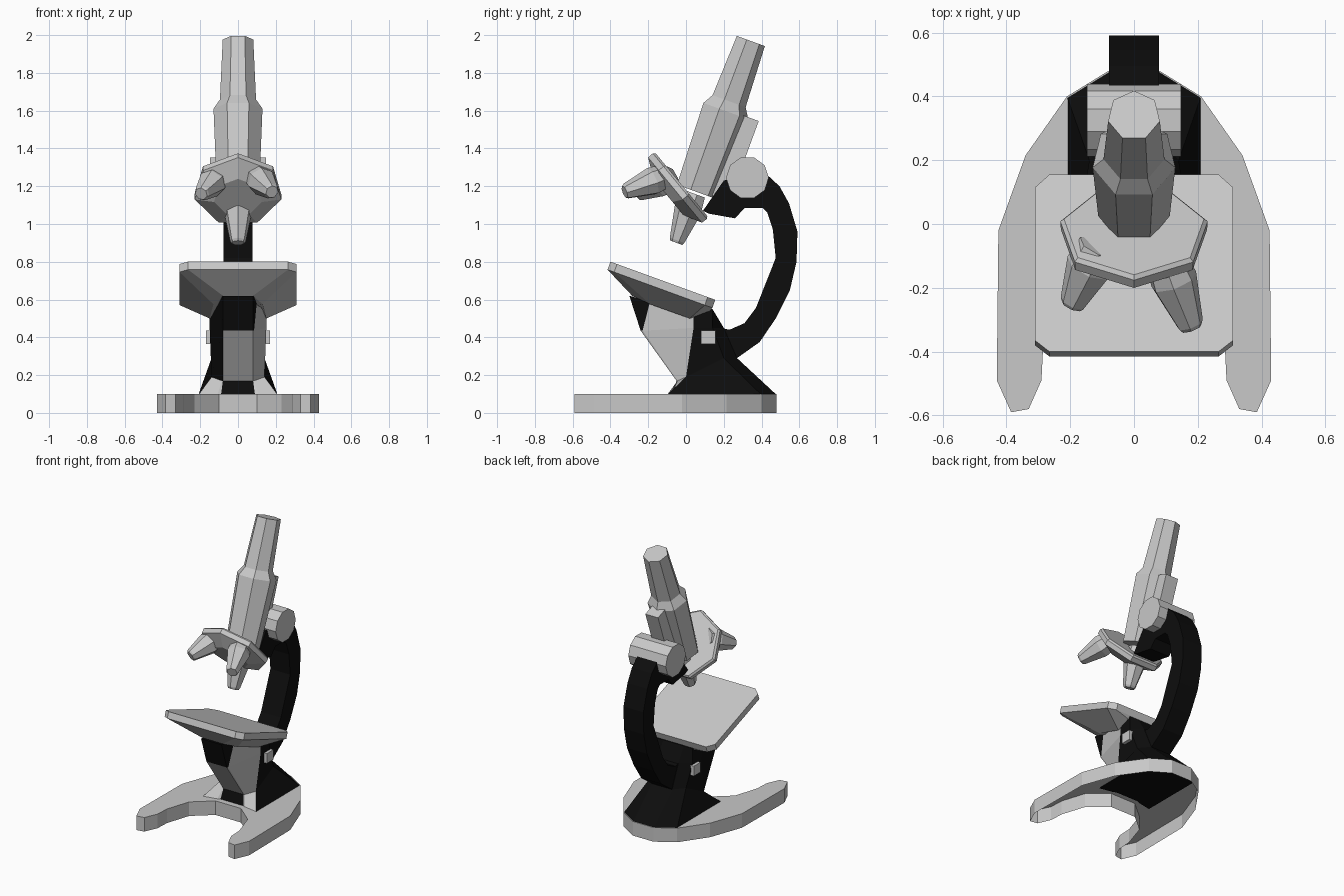
import bpy, bmesh
from math import sin, cos, pi, radians
from mathutils import Vector

cube = bpy.data.objects.get("Cube")
if cube:
    bpy.data.objects.remove(cube)


def material(name, value):
    m = bpy.data.materials.new(name)
    m.use_nodes = True
    colour = (value, value, value, 1)
    m.diffuse_color = colour
    m.node_tree.nodes["Principled BSDF"].inputs["Base Color"].default_value = colour
    return m


GREY = material("light grey", 0.58)
BLACK = material("black", 0.004)


def finish(name, bm, *mats):
    bmesh.ops.recalc_face_normals(bm, faces=bm.faces)
    me = bpy.data.meshes.new(name)
    bm.to_mesh(me)
    bm.free()
    for m in mats:
        me.materials.append(m)
    ob = bpy.data.objects.new(name, me)
    bpy.context.collection.objects.link(ob)
    return ob


def loft(rings, start=True, end=True):
    """Skin equal-sized rings; returns the bmesh and bands of side faces."""
    bm = bmesh.new()
    loops = [[bm.verts.new(p) for p in r] for r in rings]
    n = len(loops[0])
    bands = []
    for a, b in zip(loops, loops[1:]):
        bands.append([bm.faces.new((a[i], a[(i + 1) % n], b[(i + 1) % n], b[i]))
                      for i in range(n)])
    if start:
        bm.faces.new(loops[0][::-1])
    if end:
        bm.faces.new(loops[-1])
    return bm, bands


def mirrored(half):
    """Close a half ring of (x, y, ...) points across x = 0."""
    return list(half) + [(-p[0], *p[1:]) for p in reversed(half)]


def turned(name, origin, axis, profile, sides=7, mat=GREY):
    """Faceted turned part; profile is (distance along axis, radius)."""
    w = Vector(axis).normalized()
    u = Vector((1, 0, 0))
    u = (u - w * u.dot(w)).normalized()
    v = w.cross(u)
    rings = []
    for t, r in profile:
        c = Vector(origin) + w * t
        angles = [pi / 2 + 2 * pi * i / sides for i in range(sides)]
        rings.append([c + (u * cos(a) + v * sin(a)) * r for a in angles])
    return finish(name, loft(rings)[0], mat)


def extrude_x(name, outline, half, mat):
    rings = [[(x, y, z) for y, z in outline] for x in (-half, half)]
    return finish(name, loft(rings)[0], mat)


# Horseshoe foot, open underneath
foot = mirrored([(0.08, 0.48), (0.21, 0.40), (0.34, 0.215), (0.425, -0.02),
                 (0.43, -0.49), (0.385, -0.59), (0.33, -0.58), (0.29, -0.49),
                 (0.285, -0.39), (0.23, -0.22), (0.10, -0.11)])
bm, _ = loft([[(x, y, z) for x, y in foot] for z in (0, 0.1)], start=False)
finish("base", bm, GREY)

# Pillar flaring into the foot and leaning forward to the stage
rings = [mirrored(h) for h in (
    [(0.09, -0.07, 0.095), (0.11, -0.08, 0.095), (0.21, -0.10, 0.095),
     (0.21, 0.40, 0.095), (0.08, 0.48, 0.095)],
    [(0.08, -0.05, 0.17), (0.085, -0.045, 0.17), (0.14, 0.0, 0.19),
     (0.14, 0.20, 0.29), (0.08, 0.27, 0.29)],
    [(0.08, -0.24, 0.435), (0.085, -0.23, 0.435), (0.15, 0.04, 0.45),
     (0.15, 0.14, 0.45), (0.08, 0.20, 0.45)],
    [(0.08, -0.30, 0.62), (0.10, -0.19, 0.59), (0.15, 0.04, 0.52),
     (0.15, 0.14, 0.55), (0.08, 0.14, 0.55)])]
bm, bands = loft(rings)
n = len(rings[0])
for band, greys in zip(bands, ((0, 1, n // 2 + 2, n - 2), (n - 1, 0, 1), (1,))):
    for i in greys:
        band[i].material_index = 1
finish("pillar", bm, BLACK, GREY)

# Tilted stage: slab on a tapering underside
tilt = radians(20)
outline = mirrored([(0.265, 0.155), (0.31, 0.115), (0.31, -0.365), (0.265, -0.40)])
top = [Vector((x, y, 0.655 - y * 0.364)) for x, y in outline]
drop = Vector((0, sin(tilt), cos(tilt))) * -0.045
under = [p + drop for p in top]
taper = mirrored([(0.12, 0.12, 0.53), (0.15, 0.02, 0.50),
                  (0.13, -0.19, 0.575), (0.08, -0.285, 0.62)])
finish("stage", loft([taper, under, top])[0], GREY)

# Curved arm
extrude_x("arm", [
    (0.10, 0.30), (0.27, 0.29), (0.39, 0.375), (0.475, 0.50), (0.55, 0.65),
    (0.585, 0.80), (0.59, 0.96), (0.545, 1.11), (0.495, 1.20), (0.43, 1.26),
    (0.30, 1.26), (0.20, 1.23), (0.09, 1.07), (0.12, 1.055), (0.26, 1.03),
    (0.31, 1.085), (0.405, 1.085), (0.43, 1.06), (0.46, 0.97), (0.475, 0.82),
    (0.37, 0.555), (0.31, 0.475), (0.23, 0.44), (0.10, 0.47)], 0.078, BLACK)

# Focus wheel (ten sides, flat on top) and small stage knobs
wheel = [(0.325 + 0.113 * cos(pi * i / 5), 1.245 + 0.113 * sin(pi * i / 5))
         for i in range(10)]
extrude_x("focus_wheel", wheel, 0.147, GREY)
extrude_x("stage_knobs", [(0.08, 0.365), (0.155, 0.365),
                          (0.155, 0.435), (0.08, 0.435)], 0.17, GREY)

# Body tube with eyepiece
lean = Vector((0, sin(tilt), cos(tilt)))
foot_point = Vector((0, -0.05, 0.90))
turned("body_tube", foot_point, lean,
       [(0.29, 0.115), (0.745, 0.133), (0.80, 0.098), (1.139, 0.083)])

# Rack rail behind the tube
back = Vector((0, cos(tilt), -sin(tilt)))
corners = [foot_point + lean * t + back * d
           for t, d in ((0.30, 0.05), (0.755, 0.05), (0.755, 0.188), (0.30, 0.188))]
extrude_x("rack_rail", [(p.y, p.z) for p in corners], 0.05, GREY)

# Revolving nosepiece
turned("nosepiece", (0, -0.016, 1.199), (0, -0.772, -0.636),
       [(0, 0.225), (0.012, 0.237), (0.045, 0.235), (0.095, 0.13)])

# Objective lenses
for name, root, tip in (
        ("main_objective", (0, 0.045, 1.16), (0, -0.05, 0.90)),
        ("left_objective", (0.095, -0.10, 1.255), (0.18, -0.325, 1.17)),
        ("right_objective", (-0.11, -0.07, 1.245), (-0.195, -0.255, 1.16))):
    axis = Vector(tip) - Vector(root)
    length = axis.length
    turned(name, root, axis, [(0, 0.065), (length * 0.35, 0.076),
                              (length * 0.95, 0.043), (length, 0.035)])
